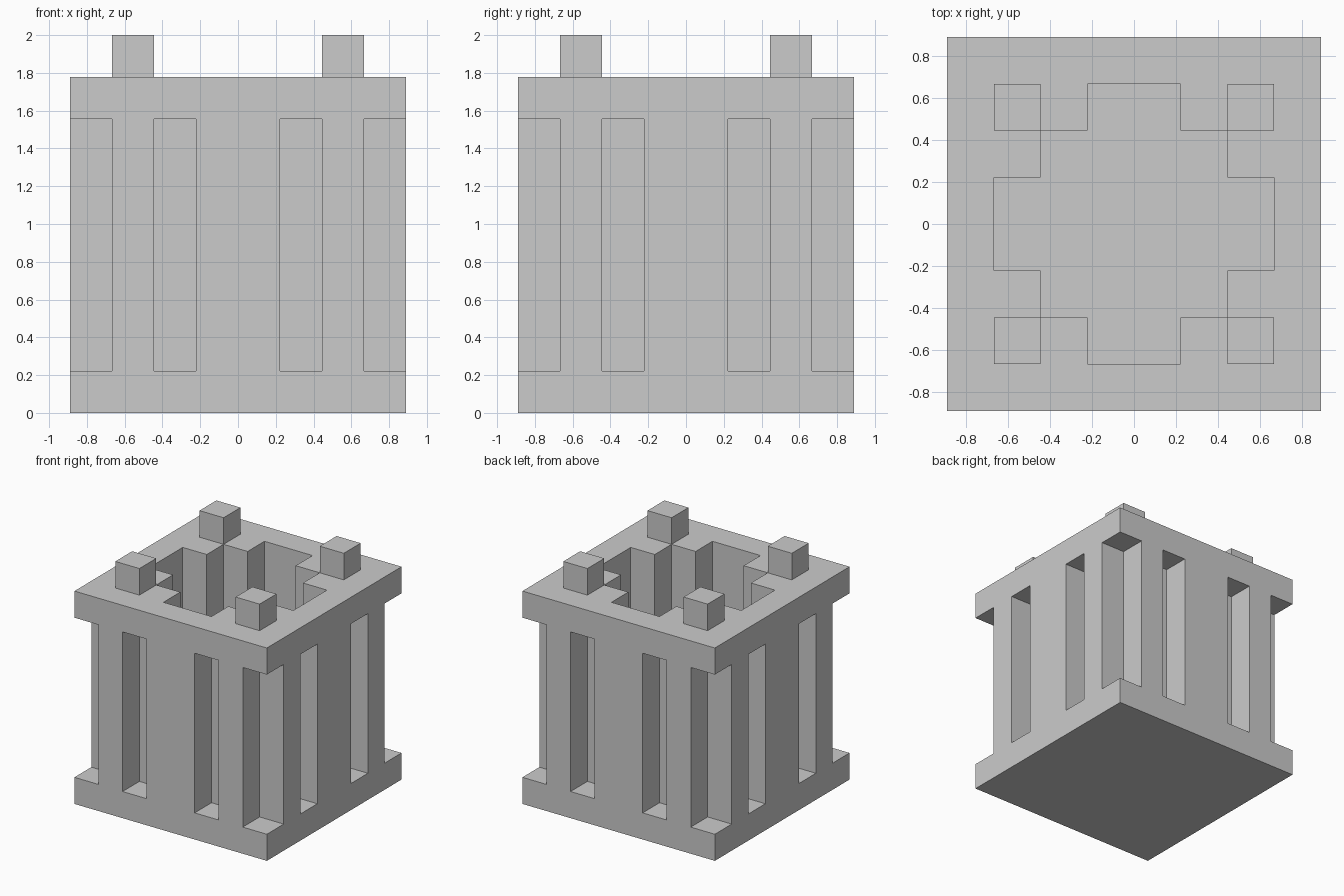
import bpy, bmesh
from mathutils import Matrix

if "Cube" in bpy.data.objects:
    bpy.data.objects.remove(bpy.data.objects["Cube"])

U = 2 / 9  # one grid unit; everything is modelled in whole units, then scaled


def add_box(bm, lo, hi):
    size = [h - l for l, h in zip(lo, hi)]
    mid = [(h + l) / 2 for l, h in zip(lo, hi)]
    mat = Matrix.Translation(mid) @ Matrix.Diagonal((*size, 1))
    bmesh.ops.create_cube(bm, size=1, matrix=mat)


def add_prism(bm, outline, z0, z1):
    face = bm.faces.new([bm.verts.new((x, y, z0)) for x, y in outline])
    top = bmesh.ops.extrude_face_region(bm, geom=[face], use_keep_orig=True)["geom"]
    verts = [v for v in top if isinstance(v, bmesh.types.BMVert)]
    bmesh.ops.translate(bm, verts=verts, vec=(0, 0, z1 - z0))


def make_object(name, bm):
    bmesh.ops.recalc_face_normals(bm, faces=bm.faces[:])
    mesh = bpy.data.meshes.new(name)
    bm.to_mesh(mesh)
    bm.free()
    obj = bpy.data.objects.new(name, mesh)
    bpy.context.collection.objects.link(obj)
    return obj


def cut(target, cutter):
    mod = target.modifiers.new("cut", 'BOOLEAN')
    mod.operation = 'DIFFERENCE'
    mod.solver = 'EXACT'
    mod.object = cutter
    bpy.context.view_layer.objects.active = target
    bpy.ops.object.modifier_apply(modifier=mod.name)
    bpy.data.objects.remove(cutter)


# Solid block
bm = bmesh.new()
add_box(bm, (-4, -4, 0), (4, 4, 8))
block = make_object("slotted_block", bm)

# Stepped well open at the top: one quarter outline turned four times
bm = bmesh.new()
outline = []
x_axis, y_axis = (1, 0), (0, 1)
for _ in range(4):
    for a, b in ((3, -1), (3, 1), (2, 1), (2, 2), (1, 2)):
        if (a, b) == (1, 2):
            continue_point = True
        outline.append((a * x_axis[0] + b * y_axis[0], a * x_axis[1] + b * y_axis[1]))
    x_axis, y_axis = y_axis, (-x_axis[0], -x_axis[1])
add_prism(bm, outline, 1, 9)
cut(block, make_object("well_cutter", bm))

# Corner notches and two slots per side, between the base and top slabs
bm = bmesh.new()
for sx in (-1, 1):
    for sy in (-1, 1):
        for (x0, x1), (y0, y1) in (((3, 5), (3, 5)), ((1, 2), (3, 5)), ((3, 5), (1, 2))):
            xs, ys = sorted((sx * x0, sx * x1)), sorted((sy * y0, sy * y1))
            add_box(bm, (xs[0], ys[0], 1), (xs[1], ys[1], 7))
cut(block, make_object("slot_cutter", bm))
block.data.transform(Matrix.Scale(U, 4))

# Four corner posts on the top slab
for side_x, sx in (("left", -2.5), ("right", 2.5)):
    for side_y, sy in (("front", -2.5), ("back", 2.5)):
        bm = bmesh.new()
        add_box(bm, (sx - 0.5, sy - 0.5, 8), (sx + 0.5, sy + 0.5, 9))
        post = make_object(f"post_{side_y}_{side_x}", bm)
        post.data.transform(Matrix.Scale(U, 4))
